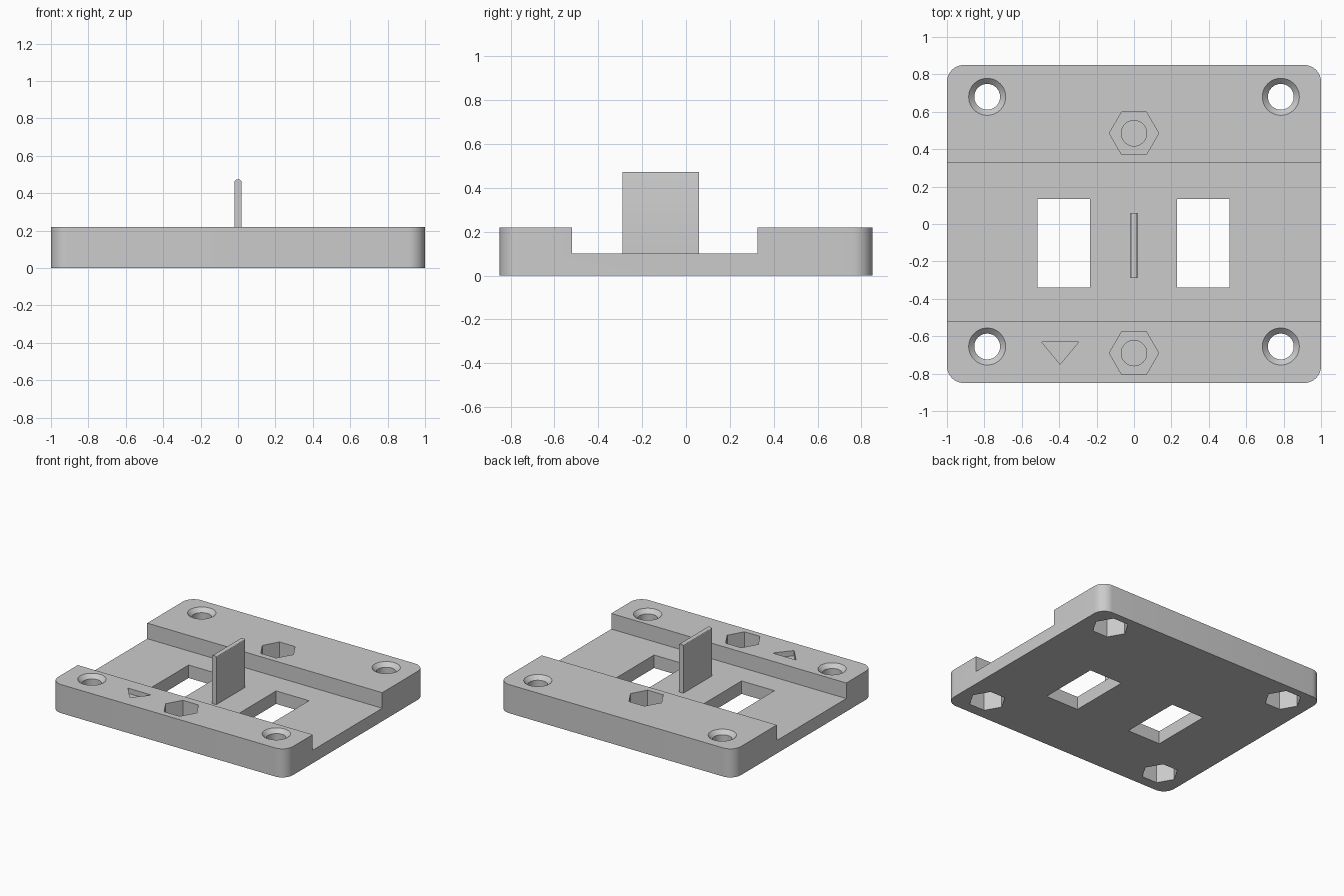
import bpy, bmesh, math
from mathutils import Matrix, Vector

if "Cube" in bpy.data.objects:
    bpy.data.objects.remove(bpy.data.objects["Cube"], do_unlink=True)

grey = bpy.data.materials.new("plain grey")
grey.use_nodes = True
grey.diffuse_color = (0.6, 0.6, 0.6, 1)
grey.node_tree.nodes["Principled BSDF"].inputs["Base Color"].default_value = grey.diffuse_color

HEIGHT, FLOOR = 0.22, 0.10
OVER = 0.05  # how far cutters poke out of the surface


def finish(bm, name):
    bmesh.ops.recalc_face_normals(bm, faces=bm.faces)
    mesh = bpy.data.meshes.new(name)
    bm.to_mesh(mesh)
    bm.free()
    mesh.materials.append(grey)
    obj = bpy.data.objects.new(name, mesh)
    bpy.context.collection.objects.link(obj)
    return obj


def box_bm(x0, x1, y0, y1, z0, z1):
    bm = bmesh.new()
    bmesh.ops.create_cube(bm, size=1)
    bmesh.ops.scale(bm, verts=bm.verts, vec=(x1 - x0, y1 - y0, z1 - z0))
    bmesh.ops.translate(bm, verts=bm.verts,
                        vec=((x0 + x1) / 2, (y0 + y1) / 2, (z0 + z1) / 2))
    return bm


def prism(name, x, y, z0, z1, r0, r1, sides):
    bm = bmesh.new()
    bmesh.ops.create_cone(bm, cap_ends=True, segments=sides, radius1=r0, radius2=r1,
                          depth=z1 - z0)
    # put a corner on the x axis
    first = min(bm.verts, key=lambda v: (round(v.co.z, 4), -round(v.co.x, 4)))
    turn = Matrix.Rotation(-math.atan2(first.co.y, first.co.x), 3, 'Z')
    bmesh.ops.rotate(bm, verts=bm.verts, matrix=turn, cent=(0, 0, 0))
    bmesh.ops.translate(bm, verts=bm.verts, vec=(x, y, (z0 + z1) / 2))
    return finish(bm, name)


def cut(target, cutter):
    cutter.hide_render = True
    mod = target.modifiers.new("cut", 'BOOLEAN')
    mod.operation = 'DIFFERENCE'
    mod.solver = 'EXACT'
    mod.object = cutter
    bpy.context.view_layer.objects.active = target
    bpy.ops.object.modifier_apply(modifier=mod.name)
    bpy.data.objects.remove(cutter, do_unlink=True)


# Base plate with rounded corners
bm = box_bm(-1, 1, -0.85, 0.85, 0, HEIGHT)
upright = [e for e in bm.edges if abs(e.verts[0].co.z - e.verts[1].co.z) > 0.1]
bmesh.ops.bevel(bm, geom=upright, offset=0.09, segments=10, profile=0.5, affect='EDGES')
plate = finish(bm, "base_plate")

# Wide channel across the plate
cut(plate, finish(box_bm(-1.1, 1.1, -0.52, 0.325, FLOOR, HEIGHT + OVER), "channel_cutter"))

# Two rectangular windows
for x0 in (-0.515, 0.23):
    cut(plate, finish(box_bm(x0, x0 + 0.28, -0.34, 0.135, -OVER, HEIGHT + OVER),
                      "window_cutter"))

# Corner screw holes: countersink above, hexagonal nut pocket below
for x in (-0.785, 0.785):
    for y in (-0.655, 0.68):
        cut(plate, prism("hole_cutter", x, y, -OVER, HEIGHT + OVER, 0.069, 0.069, 48))
        cut(plate, prism("countersink_cutter", x, y, HEIGHT - 0.03, HEIGHT + 0.03,
                         0.069, 0.129, 48))
        cut(plate, prism("nut_cutter", x, y, -OVER, 0.14, 0.13, 0.13, 6))

# Middle hexagonal pockets with a blind round hole
for y in (-0.69, 0.485):
    cut(plate, prism("pocket_cutter", 0, y, 0.09, HEIGHT + OVER, 0.132, 0.132, 6))
    cut(plate, prism("blind_hole_cutter", 0, y, 0.02, HEIGHT + OVER, 0.068, 0.068, 48))

# Triangular direction mark
bm = bmesh.new()
corners = [(-0.495, -0.63), (-0.395, -0.75), (-0.295, -0.63)]
face = bm.faces.new([bm.verts.new((x, y, HEIGHT - 0.04)) for x, y in corners])
ext = bmesh.ops.extrude_face_region(bm, geom=[face])
bmesh.ops.translate(bm, vec=Vector((0, 0, 0.1)),
                    verts=[g for g in ext["geom"] if isinstance(g, bmesh.types.BMVert)])
cut(plate, finish(bm, "arrow_cutter"))

# Upright fin with a rounded top
bm = box_bm(-0.019, 0.019, -0.29, 0.06, FLOOR - 0.01, 0.473)
top = [e for e in bm.edges if all(v.co.z > 0.4 for v in e.verts)
       and abs(e.verts[0].co.y - e.verts[1].co.y) > 0.1]
bmesh.ops.bevel(bm, geom=top, offset=0.013, segments=3, profile=0.5, affect='EDGES')
fin = finish(bm, "centre_fin")

# Smooth the round walls, keep the edges sharp
for obj in (plate, fin):
    bpy.ops.object.select_all(action='DESELECT')
    obj.select_set(True)
    bpy.context.view_layer.objects.active = obj
    bpy.ops.object.shade_smooth_by_angle(angle=math.radians(30))
